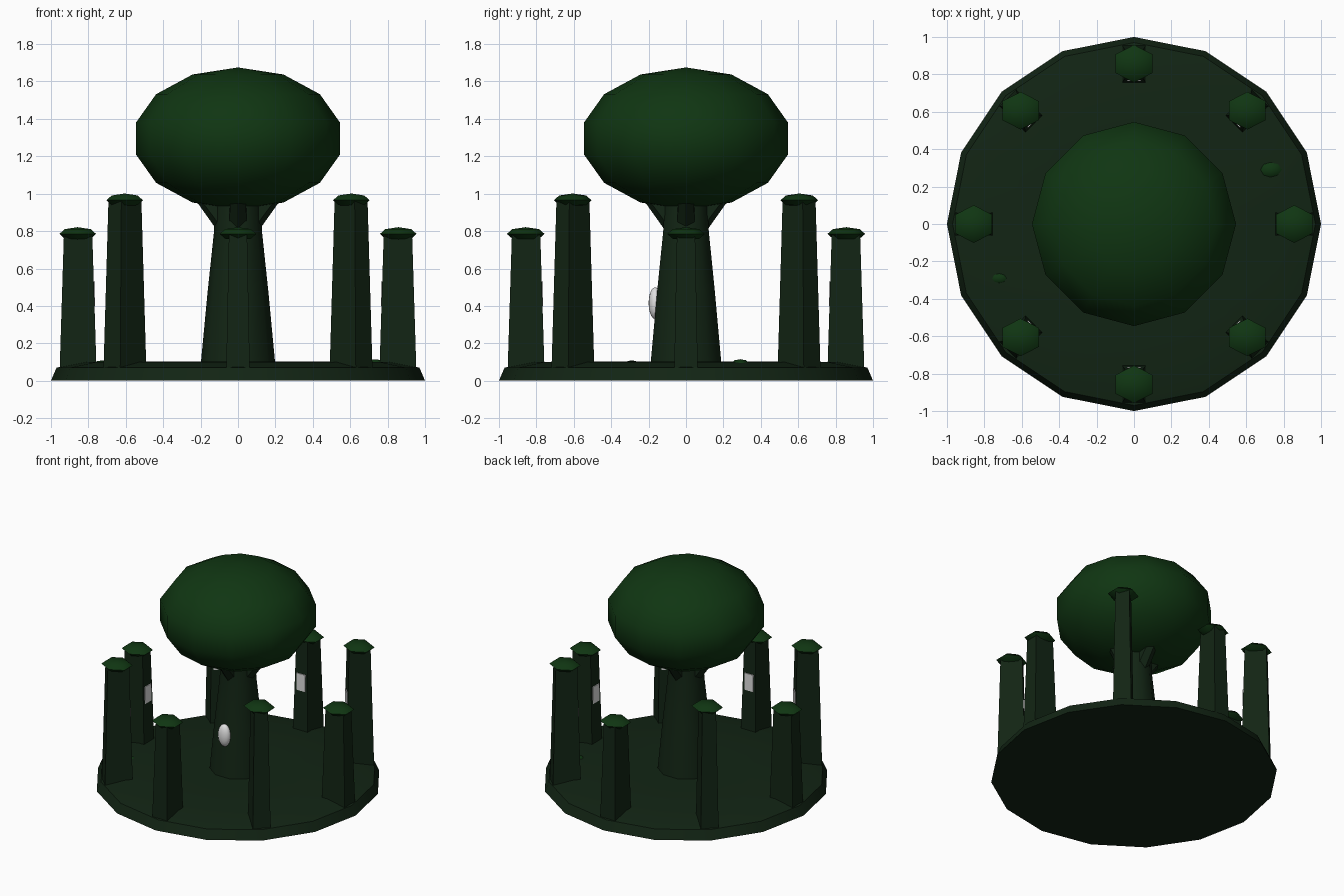
import bpy, bmesh, math
from mathutils import Matrix, Vector

if "Cube" in bpy.data.objects:
    bpy.data.objects.remove(bpy.data.objects["Cube"], do_unlink=True)


def material(name, rgb):
    m = bpy.data.materials.new(name)
    m.use_nodes = True
    m.diffuse_color = (*rgb, 1)
    bsdf = m.node_tree.nodes["Principled BSDF"]
    bsdf.inputs["Base Color"].default_value = (*rgb, 1)
    bsdf.inputs["Roughness"].default_value = 0.8
    return m


LEAF = material("leaf green", (0.005, 0.036, 0.006))
DARK = material("dark green", (0.006, 0.018, 0.007))
WHITE = material("white", (0.75, 0.75, 0.75))


def finish(name, bm, mat, smooth=None):
    bmesh.ops.recalc_face_normals(bm, faces=bm.faces)
    me = bpy.data.meshes.new(name)
    bm.to_mesh(me)
    bm.free()
    me.materials.append(mat)
    ob = bpy.data.objects.new(name, me)
    bpy.context.scene.collection.objects.link(ob)
    if smooth:
        bpy.ops.object.select_all(action='DESELECT')
        ob.select_set(True)
        bpy.context.view_layer.objects.active = ob
        bpy.ops.object.shade_smooth_by_angle(angle=math.radians(smooth))
    return ob


def lathe(name, profile, sides, mat, smooth=None):
    """Stack of rings from (radius, z) pairs, closed at both ends."""
    bm = bmesh.new()
    rings = []
    for r, z in profile:
        rings.append([bm.verts.new((r * math.cos(2 * math.pi * i / sides),
                                    r * math.sin(2 * math.pi * i / sides), z))
                      for i in range(sides)])
    for a, b in zip(rings, rings[1:]):
        for i in range(sides):
            j = (i + 1) % sides
            bm.faces.new((a[i], a[j], b[j], b[i]))
    bm.faces.new(rings[0])
    bm.faces.new(rings[-1])
    return finish(name, bm, mat, smooth)


def ball(name, center, size, segs, rings, mat, smooth=80):
    bm = bmesh.new()
    bmesh.ops.create_uvsphere(bm, u_segments=segs, v_segments=rings, radius=1)
    bmesh.ops.transform(bm, matrix=Matrix.Translation(center) @ Matrix.Diagonal((*size, 1)), verts=bm.verts)
    return finish(name, bm, mat, smooth)


def box(name, center, size, angle, mat, taper=1.0):
    """Box pointing outward along angle, its top scaled by taper."""
    bm = bmesh.new()
    bmesh.ops.create_cube(bm, size=1)
    for v in bm.verts:
        if v.co.z > 0:
            v.co.x *= taper
            v.co.y *= taper
    m = Matrix.Translation(center) @ Matrix.Rotation(angle, 4, 'Z') @ Matrix.Diagonal((*size, 1))
    bmesh.ops.transform(bm, matrix=m, verts=bm.verts)
    return finish(name, bm, mat)


# Round base with sloped rim and slightly raised top
lathe("base", [(1.0, 0), (0.97, 0.07), (0.82, 0.1), (0.4, 0.103)], 16, DARK, 35)

# Trunk
lathe("trunk", [(0.2, 0.08), (0.162, 0.48), (0.128, 0.8), (0.12, 1.0)], 10, DARK, 50)

# Short branches flaring out under the crown
for i in range(4):
    a = math.pi / 2 * i
    out = Vector((math.cos(a), math.sin(a), 0))
    start = out * 0.07 + Vector((0, 0, 0.84))
    end = out * 0.21 + Vector((0, 0, 1.02))
    axis = end - start
    bm = bmesh.new()
    bmesh.ops.create_cone(bm, cap_ends=True, segments=6, radius1=0.055, radius2=0.045, depth=axis.length)
    m = Matrix.Translation((start + end) / 2) @ axis.to_track_quat('Z', 'Y').to_matrix().to_4x4()
    bmesh.ops.transform(bm, matrix=m, verts=bm.verts)
    finish("branch_%d" % (i + 1), bm, DARK, 40)

# Crown and the white oval on the front of the trunk
ball("crown", (0, 0, 1.295), (0.56, 0.56, 0.38), 12, 7, LEAF)
ball("trunk_oval", (0, -0.165, 0.415), (0.05, 0.035, 0.085), 16, 10, WHITE)

# Ring of pillars, alternating short and tall, each with a cap and inner plate
for i in range(8):
    a = math.pi / 4 * i
    out = Vector((math.cos(a), math.sin(a), 0))
    top, plate_z = (0.96, 0.57) if i % 2 else (0.78, 0.465)
    n = i + 1
    box("pillar_%d" % n, out * 0.855 + Vector((0, 0, top / 2 + 0.005)),
        (0.2, 0.128, top - 0.01), a, DARK, 0.76)
    ball("pillar_cap_%d" % n, out * 0.857 + Vector((0, 0, top + 0.005)),
         (0.113, 0.101, 0.036), 6, 4, LEAF, 50)
    box("pillar_plate_%d" % n, out * 0.769 + Vector((0, 0, plate_z)),
        (0.009, 0.075, 0.13), a, WHITE)

# Two low mounds on the base
ball("mound_right", (0.73, 0.29, 0.095), (0.06, 0.045, 0.02), 8, 4, LEAF)
ball("mound_left", (-0.72, -0.29, 0.095), (0.045, 0.03, 0.014), 8, 4, LEAF)
